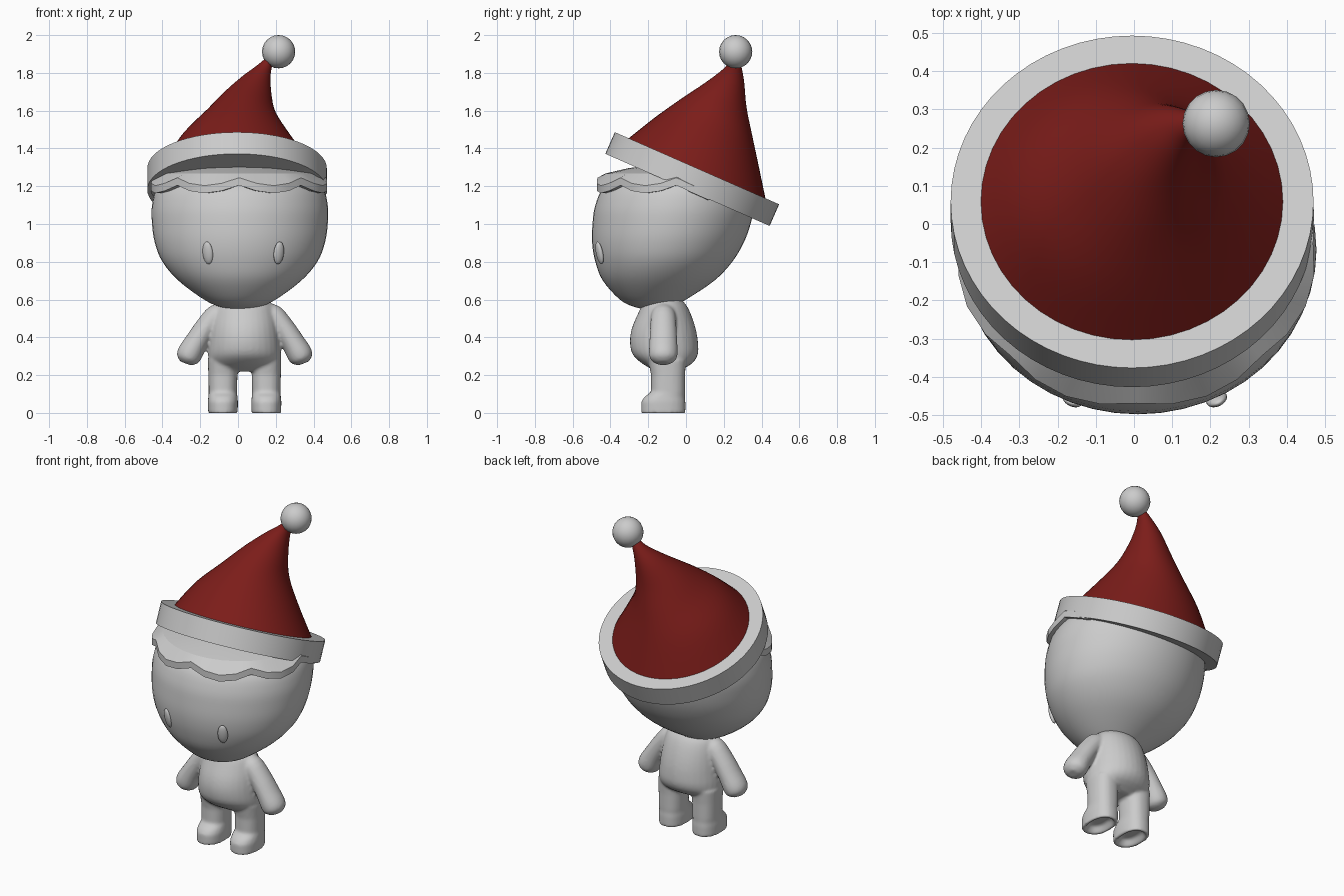
import bpy, bmesh
from math import sin, cos, pi, radians, copysign
from mathutils import Vector, Matrix

if "Cube" in bpy.data.objects:
    bpy.data.objects.remove(bpy.data.objects["Cube"])

BODY_X = 0.035                      # the body and limbs mirror about this line


def smooth_rings(rings, steps):
    """Catmull-Rom interpolation of flat ring tuples."""
    out = []
    for i in range(len(rings) - 1):
        p = [rings[max(0, min(len(rings) - 1, i + k))] for k in (-1, 0, 1, 2)]
        for s in range(steps):
            t = s / steps
            out.append(tuple(0.5 * (2 * b + (c - a) * t + (2 * a - 5 * b + 4 * c - d) * t * t
                                    + (3 * b - a - 3 * c + d) * t ** 3) for a, b, c, d in zip(*p)))
    return out + [rings[-1]]


def loft(bm, rings, segs=32, power=1.0):
    """Skin rings given as (centre, u axis, v axis) packed in nine numbers."""
    rows = []
    for r in rings:
        c, u, v = Vector(r[:3]), Vector(r[3:6]), Vector(r[6:])
        row = []
        for k in range(segs):
            a = 2 * pi * k / segs
            ca = copysign(abs(cos(a)) ** power, cos(a))
            sa = copysign(abs(sin(a)) ** power, sin(a))
            row.append(bm.verts.new(c + u * ca + v * sa))
        rows.append(row)
    for lo, hi in zip(rows, rows[1:]):
        for k in range(segs):
            j = (k + 1) % segs
            bm.faces.new((lo[k], lo[j], hi[j], hi[k]))
    bm.faces.new(rows[0][::-1])
    bm.faces.new(rows[-1])


def finish(name, bm, angle=40, material=None):
    bmesh.ops.recalc_face_normals(bm, faces=bm.faces)
    me = bpy.data.meshes.new(name)
    bm.to_mesh(me)
    bm.free()
    ob = bpy.data.objects.new(name, me)
    bpy.context.collection.objects.link(ob)
    if material:
        me.materials.append(material)
    if angle:
        bpy.ops.object.select_all(action='DESELECT')
        ob.select_set(True)
        bpy.context.view_layer.objects.active = ob
        bpy.ops.object.shade_smooth_by_angle(angle=radians(angle))
    return ob


def flat_ring(x, y, z, rx, ry):
    return (x, y, z, rx, 0, 0, 0, ry, 0)


red = bpy.data.materials.new("red_cloth")
red.diffuse_color = (0.2, 0.012, 0.01, 1)
red.use_nodes = True
red.node_tree.nodes["Principled BSDF"].inputs["Base Color"].default_value = red.diffuse_color

# Head: egg narrowing to the chin (z, front y, back y, half width)
head = [(0.545, -0.181, -0.179, 0.002), (0.56, -0.27, -0.08, 0.10), (0.60, -0.35, 0.0, 0.19),
        (0.70, -0.44, 0.15, 0.325), (0.80, -0.48, 0.245, 0.41), (0.90, -0.497, 0.305, 0.45),
        (1.00, -0.495, 0.342, 0.465), (1.10, -0.48, 0.36, 0.465), (1.20, -0.43, 0.345, 0.435),
        (1.28, -0.30, 0.26, 0.34), (1.34, -0.14, 0.12, 0.17), (1.355, -0.02, 0.0, 0.01)]
bm = bmesh.new()
loft(bm, smooth_rings([flat_ring(0.01, (f + b) / 2, z, w, (b - f) / 2) for z, f, b, w in head], 4), 48)
finish("head", bm, 60)

# Body: torso, legs and arms fused into one soft form
bm = bmesh.new()
torso = [(0.22, -0.10, 0.15, 0.06), (0.26, -0.10, 0.187, 0.13), (0.31, -0.11, 0.193, 0.173),
         (0.38, -0.117, 0.188, 0.18), (0.45, -0.118, 0.18, 0.168), (0.52, -0.115, 0.167, 0.142),
         (0.57, -0.115, 0.15, 0.117), (0.60, -0.115, 0.12, 0.09)]
loft(bm, smooth_rings([flat_ring(BODY_X, y, z, rx, ry) for z, y, rx, ry in torso], 3))
leg = [(0.035, -0.12, 0.04, 0.07), (-0.002, -0.12, 0.062, 0.10), (-0.002, -0.12, 0.078, 0.117),
       (0.06, -0.12, 0.08, 0.117), (0.085, -0.113, 0.077, 0.107), (0.11, -0.095, 0.075, 0.09),
       (0.20, -0.095, 0.077, 0.09), (0.28, -0.10, 0.08, 0.10)]
arm = [(0.09, 0.53, 0.06, 0.06), (0.15, 0.51, 0.064, 0.066), (0.205, 0.45, 0.06, 0.07),
       (0.255, 0.375, 0.062, 0.074), (0.29, 0.315, 0.067, 0.076), (0.305, 0.283, 0.058, 0.066),
       (0.313, 0.262, 0.03, 0.034)]
for s in (-1, 1):
    loft(bm, [flat_ring(BODY_X + s * 0.115, y, z, rx, ry) for z, y, rx, ry in leg], 32, 0.85)
    rings = []
    for i, (d, z, r, ry) in enumerate(arm):
        a, b = arm[max(0, i - 1)], arm[min(len(arm) - 1, i + 1)]
        t = Vector((s * (b[0] - a[0]), b[1] - a[1])).normalized()
        rings.append((BODY_X + s * d, -0.12, z, -t.y * r, 0, t.x * r, 0, ry, 0))
    loft(bm, smooth_rings(rings, 3), 24)
body = finish("body", bm, 0)
remesh = body.modifiers.new("fuse", 'REMESH')
remesh.mode = 'VOXEL'
remesh.voxel_size = 0.009
remesh.use_smooth_shade = True
soften = body.modifiers.new("soften", 'SMOOTH')
soften.factor = 0.5
soften.iterations = 5

# Eyes: thin ovals lying on the face
for name, s in (("left_eye", -1), ("right_eye", 1)):
    bm = bmesh.new()
    bmesh.ops.create_uvsphere(bm, u_segments=24, v_segments=12, radius=1)
    bm.transform(Matrix.Translation((0.028 + s * 0.188, -0.458, 0.847))
                 @ Matrix.Rotation(radians(s * 25), 4, 'Z') @ Matrix.Rotation(radians(12), 4, 'X')
                 @ Matrix.Diagonal((0.029, 0.016, 0.061, 1)))
    finish(name, bm, 60)

# Hair: faceted cap with a scalloped lip, eight locks of four segments
bm = bmesh.new()
rows = [[] for _ in range(5)]
for k in range(32):
    a = -pi / 2 + 2 * pi * k / 32
    lobe = sin(pi * (k % 4) / 4)
    x, y = 0.475 * cos(a), 0.43 * sin(a)
    drop = 0.3 * max(0, y - 0.05)
    m = 0.975 + 0.035 * lobe
    zb = 1.205 - 0.042 * lobe - drop
    spec = [(0.9, zb), (m, zb), (m, zb + 0.04), (0.87, 1.268 - drop), (0.6, 1.295 - drop)]
    for row, (f, z) in zip(rows, spec):
        row.append(bm.verts.new((0.006 + x * f, -0.05 + y * f, z)))
for lo, hi in zip(rows, rows[1:]):
    for k in range(32):
        j = (k + 1) % 32
        bm.faces.new((lo[k], lo[j], hi[j], hi[k]))
crown = bm.verts.new((0.006, -0.05, 1.33))
for k in range(32):
    bm.faces.new((rows[-1][k], rows[-1][(k + 1) % 32], crown))
finish("hair", bm, 20)

# Hat brim: thick disc tilted back
bm = bmesh.new()
bmesh.ops.create_cone(bm, cap_ends=True, segments=64, radius1=0.475, radius2=0.475, depth=0.125)
bm.transform(Matrix.Translation((-0.005, 0.033, 1.238)) @ Matrix.Rotation(radians(-23.7), 4, 'X'))
finish("hat_brim", bm)

# Hat cone: leaning rings (centre x, y, z, half width, half depth y, half depth z)
hat = [(-0.005, 0.055, 1.285, 0.402, 0.368, -0.161), (-0.01, 0.105, 1.445, 0.295, 0.275, -0.115),
       (0.013, 0.158, 1.575, 0.19, 0.188, -0.085), (0.05, 0.205, 1.68, 0.128, 0.115, -0.06),
       (0.096, 0.24, 1.775, 0.076, 0.068, -0.025), (0.138, 0.257, 1.835, 0.042, 0.038, -0.008),
       (0.175, 0.26, 1.885, 0.02, 0.02, 0)]
bm = bmesh.new()
loft(bm, smooth_rings([(x, y, z, w, 0, 0, 0, dy, dz) for x, y, z, w, dy, dz in hat], 4), 48)
finish("hat_cone", bm, 50, red)

# Pompom
bm = bmesh.new()
bmesh.ops.create_uvsphere(bm, u_segments=20, v_segments=12, radius=0.088)
bm.transform(Matrix.Translation((0.215, 0.263, 1.912)))
finish("pompom", bm, 60)
